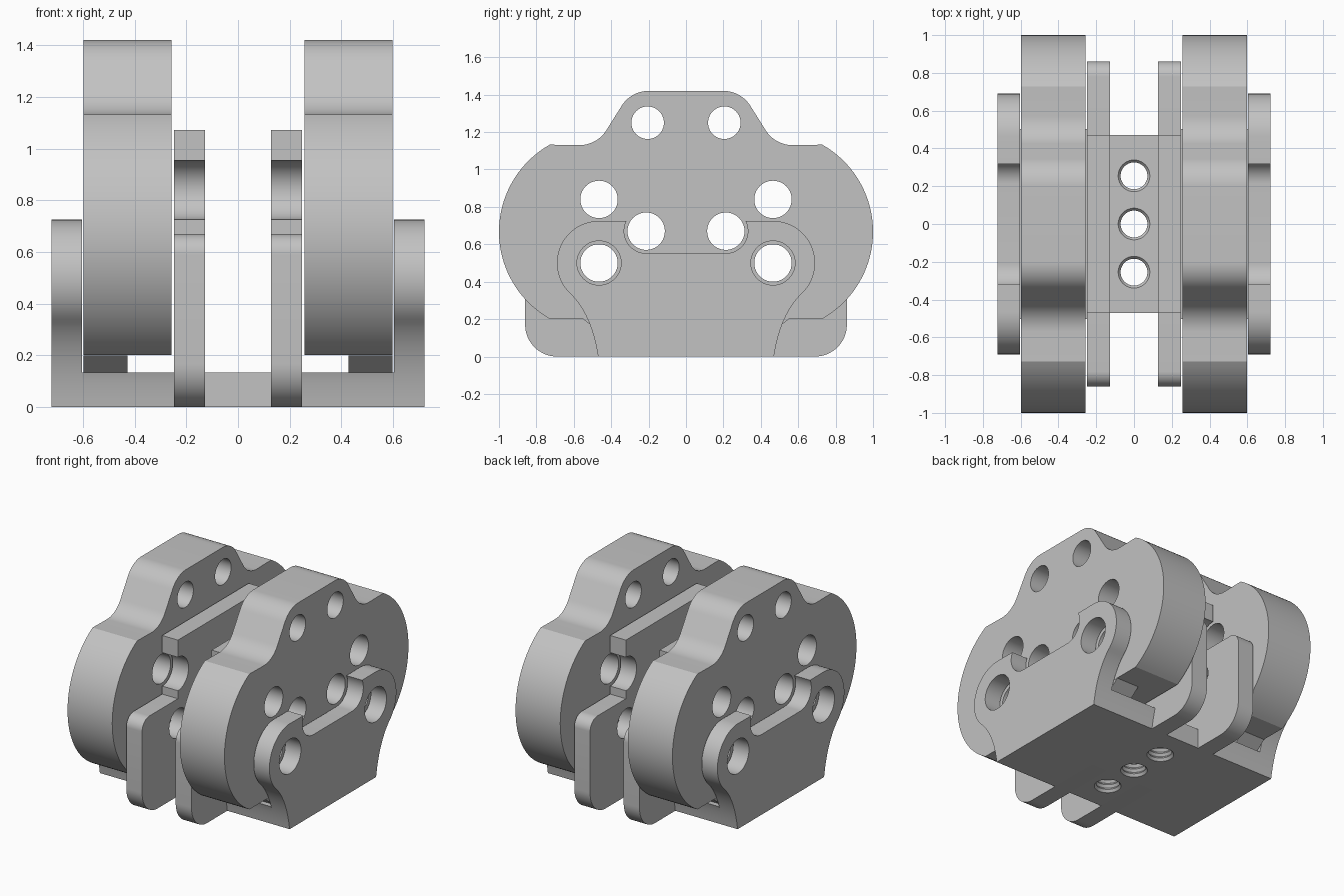
import bpy, bmesh
from math import sin, cos, radians, pi
from mathutils import Matrix, Vector

if "Cube" in bpy.data.objects:
    bpy.data.objects.remove(bpy.data.objects["Cube"], do_unlink=True)

grey = bpy.data.materials.new("machined_grey")
grey.use_nodes = True
colour = (0.54, 0.54, 0.54, 1)
grey.diffuse_color = colour
grey.node_tree.nodes["Principled BSDF"].inputs["Base Color"].default_value = colour


def arc(cx, cy, r, start, end, n=16):
    angles = [radians(start + (end - start) * i / n) for i in range(n + 1)]
    return [(cx + r * cos(a), cy + r * sin(a)) for a in angles]


def circle(cx, cy, r, n=40):
    return arc(cx, cy, r, 0, 360 - 360 / n, n - 1)


def both(points):
    """Close a right-hand half outline with its mirror image."""
    return points + [(-x, y) for x, y in reversed(points)]


def pairs(cx, cy, r):
    return [circle(cx, cy, r), circle(-cx, cy, r)]


def finish(name, bm):
    bmesh.ops.recalc_face_normals(bm, faces=bm.faces)
    mesh = bpy.data.meshes.new(name)
    bm.to_mesh(mesh)
    bm.free()
    mesh.materials.append(grey)
    obj = bpy.data.objects.new(name, mesh)
    bpy.context.collection.objects.link(obj)
    bpy.ops.object.select_all(action='DESELECT')
    obj.select_set(True)
    bpy.context.view_layer.objects.active = obj
    bpy.ops.object.shade_smooth_by_angle(angle=radians(25))
    return obj


def plate(name, outline, holes, low, high, upright=True):
    """Extrude a pierced outline; upright plates lie in the YZ plane."""
    bm = bmesh.new()
    edges = []
    for loop in [outline] + holes:
        verts = [bm.verts.new((x, y, low)) for x, y in loop]
        edges += [bm.edges.new((verts[i - 1], v)) for i, v in enumerate(verts)]
    bmesh.ops.remove_doubles(bm, verts=bm.verts, dist=0.0005)
    bmesh.ops.triangle_fill(bm, edges=bm.edges[:], use_beauty=True, normal=(0, 0, 1))
    top = bmesh.ops.extrude_face_region(bm, geom=bm.faces[:])["geom"]
    moved = [g for g in top if isinstance(g, bmesh.types.BMVert)]
    bmesh.ops.translate(bm, verts=moved, vec=(0, 0, high - low))
    if upright:
        turn = Matrix(((0, 0, 1), (1, 0, 0), (0, 1, 0))).to_4x4()
        bmesh.ops.transform(bm, matrix=turn, verts=bm.verts)
    return finish(name, bm)


# Shared hole positions
lower_y, lower_z = 0.465, 0.5
upper_z = 0.84
mid_y, mid_z = 0.213, 0.67

# Thick lobed plate outline
lobe = (arc(0.465, 0.667, 0.535, -60.5, 60.5, 40)
        + arc(0.57, 1.3, 0.17, 270, 212)
        + arc(0.2, 1.25, 0.17, 32, 90))
lobe_holes = (pairs(lower_y, lower_z, 0.1) + pairs(lower_y, upper_z, 0.1)
              + pairs(mid_y, mid_z, 0.1) + pairs(0.205, 1.25, 0.087))

# Flared foot of the outer bracket, from the floor upwards
foot, bend, hip = Vector((0.47, 0)), Vector((0.505, 0.23)), Vector((0.624, 0.341))
flare = [tuple(foot * (1 - t) ** 2 + bend * 2 * t * (1 - t) + hip * t * t)
         for t in [i / 14 for i in range(15)]]
bracket = (flare + arc(lower_y, lower_z, 0.225, -45, 90, 28)
           + arc(mid_y, mid_z, 0.118, 27, -90, 20))
bracket_holes = pairs(lower_y, lower_z, 0.118)

# Inner web: wide rounded foot, scalloped neck and top bar
web = (arc(0.69, 0.17, 0.17, -90, 0) + arc(0.78, 0.59, 0.08, 0, 90)
       + [(0.47, 0.67)] + arc(0.47, upper_z, 0.115, 270, 90, 24) + [(0.47, 1.073)])
web_holes = pairs(lower_y, lower_z, 0.1) + pairs(mid_y, mid_z, 0.1)

# Base wing follows the flare up to the floor thickness
floor_z = 0.135
wing = [p for p in flare if p[1] < floor_z]
wing.append((0.502, floor_z))
ledge = [(0.44, floor_z - 0.02), (0.55, 0.2)]

for side, s in (("left", 1), ("right", -1)):
    def make(name, outline, holes, a, b):
        plate(side + "_" + name, both(outline), holes, min(s * a, s * b), max(s * a, s * b))

    make("lobed_plate", lobe, lobe_holes, 0.257, 0.597)
    make("outer_bracket", bracket, bracket_holes, 0.603, 0.722)
    make("inner_web", web, web_holes, 0.128, 0.248)
    make("base_wing", wing, [], 0.248, 0.603)
    make("support_ledge", ledge, [], 0.427, 0.597)

# Centre of the base with three tapped holes
hole_ys = (-0.255, 0, 0.255)
plate("base_centre", [(-0.128, -0.47), (0.128, -0.47), (0.128, 0.47), (-0.128, 0.47)],
      [circle(0, y, 0.084) for y in hole_ys], 0, floor_z, upright=False)

# Thread ridges lining each tapped hole
for i, y in enumerate(hole_ys):
    bm = bmesh.new()
    rings = []
    steps = 8
    for k in range(steps + 1):
        r = 0.071 if k % 2 else 0.0845
        rings.append([bm.verts.new((px, py, floor_z * k / steps))
                      for px, py in circle(0, y, r)])
    for a, b in zip(rings, rings[1:]):
        for j in range(len(a)):
            bm.faces.new((a[j - 1], b[j - 1], b[j], a[j]))
    bmesh.ops.recalc_face_normals(bm, faces=bm.faces)
    thread = finish("thread_%d" % (i + 1), bm)
    thread.data.flip_normals()
